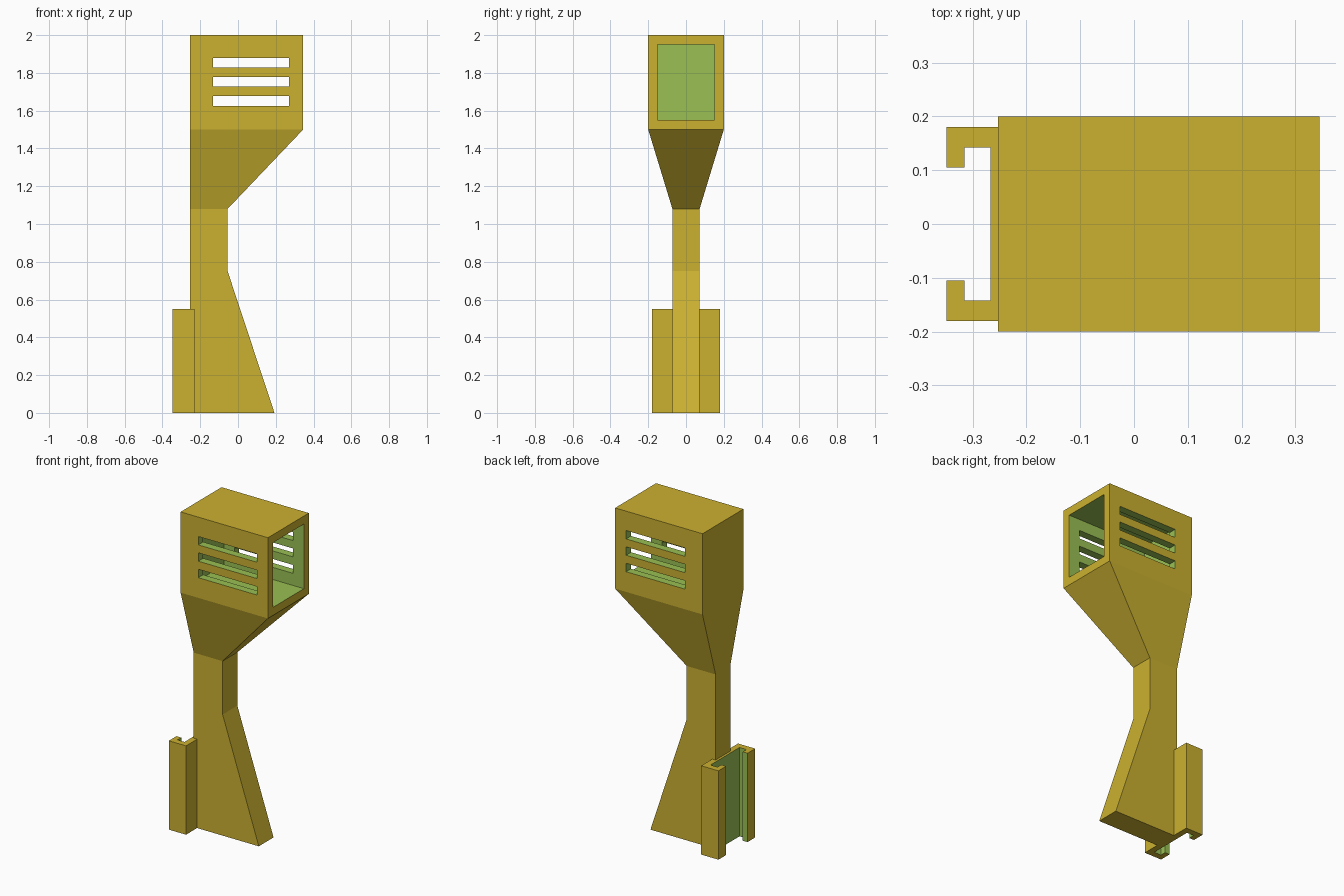
import bpy, bmesh

if "Cube" in bpy.data.objects:
    bpy.data.objects.remove(bpy.data.objects["Cube"])


def material(name, colour):
    m = bpy.data.materials.new(name)
    m.diffuse_color = (*colour, 1)
    m.use_nodes = True
    m.node_tree.nodes["Principled BSDF"].inputs["Base Color"].default_value = m.diffuse_color
    return m


MATS = [material("mustard yellow", (0.60, 0.44, 0.030)),
        material("leaf green", (0.32, 0.53, 0.088))]


def make_object(name, bm, index=0):
    bmesh.ops.recalc_face_normals(bm, faces=bm.faces)
    for f in bm.faces:
        f.material_index = index
    mesh = bpy.data.meshes.new(name)
    bm.to_mesh(mesh)
    bm.free()
    for m in MATS:
        mesh.materials.append(m)
    ob = bpy.data.objects.new(name, mesh)
    bpy.context.collection.objects.link(ob)
    return ob


def loft(name, sections):
    """Skin rectangular sections given as (z, x_min, x_max, half_depth)."""
    bm = bmesh.new()
    rings = [[bm.verts.new(p) for p in ((a, -d, z), (b, -d, z), (b, d, z), (a, d, z))]
             for z, a, b, d in sections]
    for lo, hi in zip(rings, rings[1:]):
        for i in range(4):
            j = (i + 1) % 4
            bm.faces.new((lo[i], lo[j], hi[j], hi[i]))
    bm.faces.new(rings[0][::-1])
    bm.faces.new(rings[-1])
    return make_object(name, bm)


def cutter(x0, x1, half_depth, z0, z1):
    ob = loft("cutter", [(z0, x0, x1, half_depth), (z1, x0, x1, half_depth)])
    for f in ob.data.polygons:
        f.material_index = 1
    ob.hide_render = True
    return ob


def cut(ob, cutters):
    """Subtract the cutters, bake the result and remove them."""
    for c in cutters:
        mod = ob.modifiers.new("cut", 'BOOLEAN')
        mod.operation, mod.solver, mod.object = 'DIFFERENCE', 'EXACT', c
    graph = bpy.context.evaluated_depsgraph_get()
    mesh = bpy.data.meshes.new_from_object(ob.evaluated_get(graph))
    ob.modifiers.clear()
    ob.data = mesh
    for c in cutters:
        bpy.data.objects.remove(c)


# Foot, handle neck and flared head
BACK = -0.253
body = loft("handle_and_head", [
    (0.0, BACK, 0.193, 0.072), (0.75, BACK, -0.055, 0.072),
    (1.08, BACK, -0.055, 0.072), (1.5, BACK, 0.345, 0.2), (2.0, BACK, 0.345, 0.2)])

# Open chamber in the head and three vent slots through both sides
chamber = cutter(-0.203, 0.45, 0.152, 1.55, 1.95)
slots = [cutter(-0.132, 0.27, 0.3, z, z + 0.052) for z in (1.625, 1.727, 1.828)]
cut(body, [chamber] + slots)

# C-shaped slide clip behind the foot
half = [(-0.230, 0.18), (-0.348, 0.18), (-0.348, 0.105), (-0.315, 0.105),
        (-0.315, 0.142), (-0.267, 0.142)]
outline = half + [(x, -y) for x, y in reversed(half)]
bm = bmesh.new()
face = bm.faces.new([bm.verts.new((x, y, 0)) for x, y in outline])
top = bmesh.ops.extrude_face_region(bm, geom=[face])["geom"]
bmesh.ops.translate(bm, vec=(0, 0, 0.55),
                    verts=[v for v in top if isinstance(v, bmesh.types.BMVert)])
clip = make_object("slide_clip", bm)

# Channel faces of the clip are green
for f in clip.data.polygons:
    c = f.center
    if abs(f.normal.z) < 0.5 and -0.345 < c.x < -0.24 and abs(c.y) < 0.16:
        f.material_index = 1
